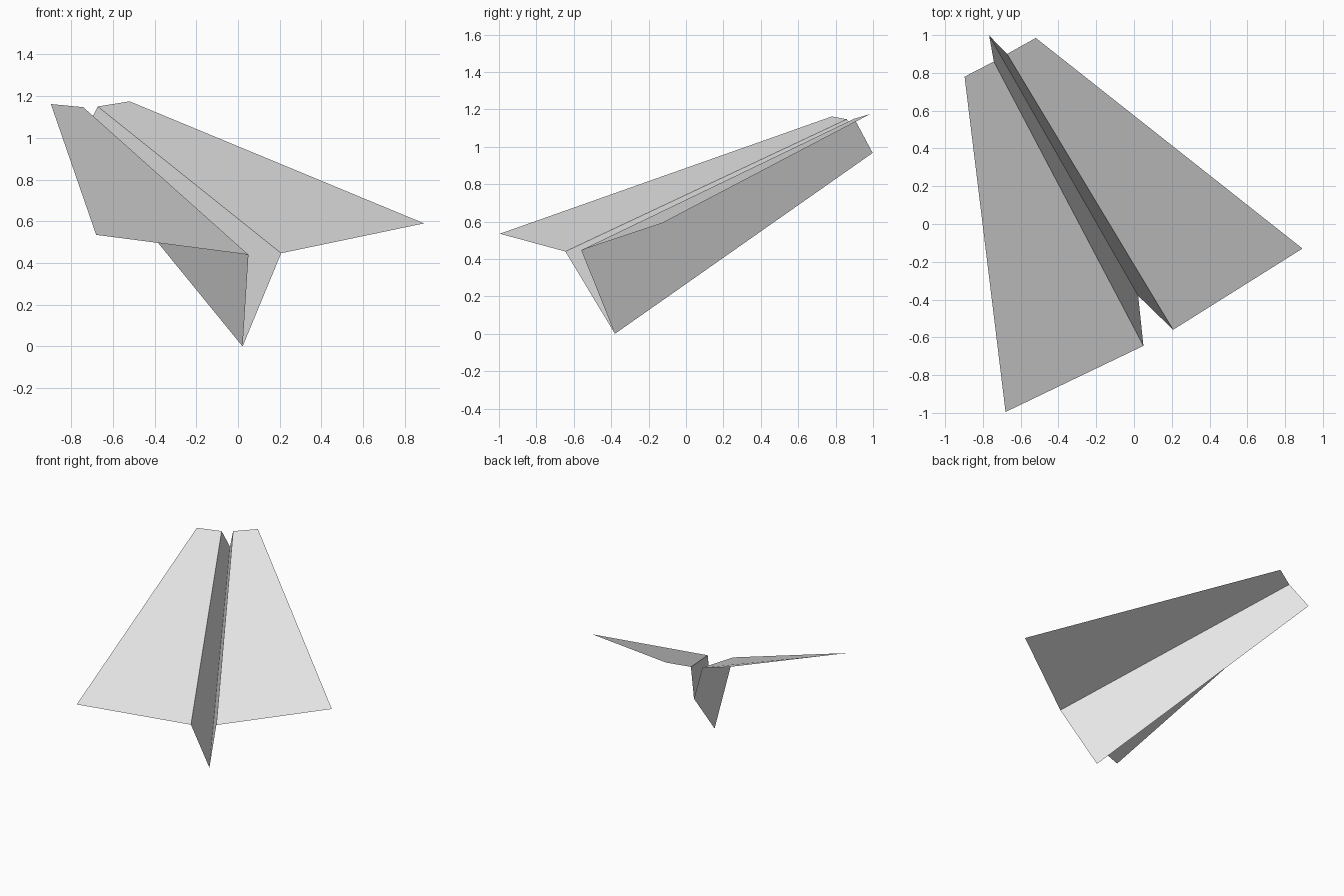
import bpy
import bmesh
from mathutils import Vector

cube = bpy.data.objects.get("Cube")
if cube:
    bpy.data.objects.remove(cube, do_unlink=True)

# Plain paper
paper = bpy.data.materials.new("paper_white")
paper.use_nodes = True
colour = (0.8, 0.8, 0.8, 1.0)
paper.diffuse_color = colour
paper.node_tree.nodes["Principled BSDF"].inputs["Base Color"].default_value = colour

# Folded cross-sections: right tip, right fold, keel, left fold, left tip
tail = [(-0.68, -0.995, 0.535), (0.05, -0.645, 0.44), (0.022, -0.38, 0.0),
        (0.207, -0.56, 0.447), (0.892, -0.13, 0.59)]
nose = [(-0.897, 0.78, 1.162), (-0.742, 0.86, 1.147), (-0.767, 0.998, 0.967),
        (-0.672, 0.90, 1.15), (-0.52, 0.985, 1.175)]


def sheet(name, first, last):
    """Loft flat panels between the tail and nose sections."""
    bm = bmesh.new()
    rows = [[bm.verts.new(Vector(p)) for p in section[first:last + 1]]
            for section in (tail, nose)]
    for i in range(last - first):
        bm.faces.new((rows[0][i], rows[0][i + 1], rows[1][i + 1], rows[1][i]))
    mesh = bpy.data.meshes.new(name)
    bm.to_mesh(mesh)
    bm.free()
    mesh.materials.append(paper)
    obj = bpy.data.objects.new(name, mesh)
    bpy.context.collection.objects.link(obj)
    return obj


# Two wings and the V-shaped keel between them
sheet("right_wing", 0, 1)
sheet("keel_fold", 1, 3)
sheet("left_wing", 3, 4)
